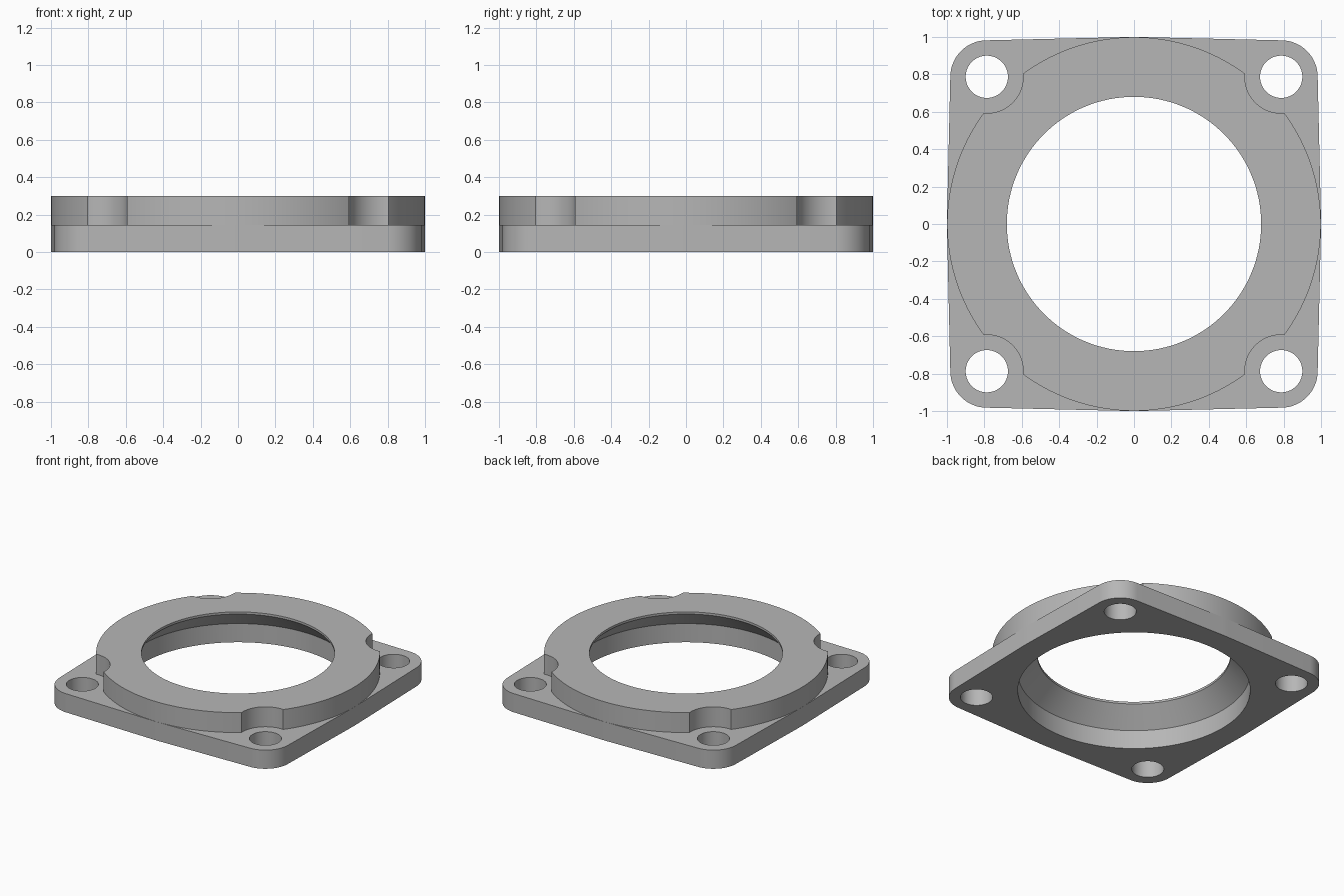
import bpy
import bmesh
from math import sin, cos, acos, pi, radians, sqrt

cube = bpy.data.objects.get("Cube")
if cube:
    bpy.data.objects.remove(cube, do_unlink=True)

PLATE_TOP, HUB_TOP = 0.145, 0.30
BOLT = 0.787            # bolt centre offset on both axes
CORNER = 0.195          # corner rounding and hub notch radius
BOLT_HOLE = 0.113
CORNERS = [(sx * BOLT, sy * BOLT) for sx in (-1, 1) for sy in (-1, 1)]


def circle(radius, centre=(0, 0), steps=64):
    return [(centre[0] + radius * cos(2 * pi * i / steps),
             centre[1] + radius * sin(2 * pi * i / steps)) for i in range(steps)]


def add_stack(bm, levels):
    """Closed solid through (outline, height) levels of equal point count."""
    rings = [[bm.verts.new((x, y, z)) for x, y in outline] for outline, z in levels]
    for low, high in zip(rings, rings[1:]):
        for i in range(len(low)):
            bm.faces.new((low[i - 1], low[i], high[i], high[i - 1]))
    bm.faces.new(rings[0][::-1])
    bm.faces.new(rings[-1])


def make_object(name, stacks):
    bm = bmesh.new()
    for levels in stacks:
        add_stack(bm, levels)
    bmesh.ops.recalc_face_normals(bm, faces=bm.faces)
    mesh = bpy.data.meshes.new(name)
    bm.to_mesh(mesh)
    bm.free()
    obj = bpy.data.objects.new(name, mesh)
    bpy.context.collection.objects.link(obj)
    return obj


def combine(target, tool, operation):
    """Apply a boolean and remove the tool."""
    mod = target.modifiers.new("combine", 'BOOLEAN')
    mod.operation, mod.solver, mod.object = operation, 'EXACT', tool
    tool.hide_render = True
    bpy.context.view_layer.objects.active = target
    bpy.ops.object.modifier_apply(modifier=mod.name)
    bpy.data.objects.remove(tool, do_unlink=True)


def plate_outline():
    """Rounded corners joined by lines tangent to the unit hub circle."""
    delta = pi / 4 - acos((1 - CORNER) / (BOLT * sqrt(2)))
    points = []
    for quarter in range(4):
        turn = quarter * pi / 2
        points += [(cos(turn + a), sin(turn + a)) for a in (-delta, 0, delta)]
        diagonal = turn + pi / 4
        cx, cy = BOLT * sqrt(2) * cos(diagonal), BOLT * sqrt(2) * sin(diagonal)
        for i in range(25):
            a = turn + delta + (pi / 2 - 2 * delta) * i / 24
            points.append((cx + CORNER * cos(a), cy + CORNER * sin(a)))
    return points


# Square base plate with slightly bowed sides
outline = plate_outline()
body = make_object("flange_body", [[(outline, 0), (outline, PLATE_TOP)]])

# Raised round hub with a notch around each bolt
hub_ring = circle(0.999, steps=160)
hub = make_object("hub", [[(hub_ring, 0.05), (hub_ring, HUB_TOP)]])
notches = make_object("notch_cutter", [
    [(circle(CORNER, c), -0.1), (circle(CORNER, c), 0.5)] for c in CORNERS])
combine(hub, notches, 'DIFFERENCE')
combine(body, hub, 'UNION')

# Central bore: straight wall, cone and thin lip, plus bolt holes
bore = [(circle(r, steps=128), z) for r, z in
        ((0.818, -0.1), (0.818, 0.145), (0.68, 0.283), (0.68, 0.5))]
bolts = [[(circle(BOLT_HOLE, c), -0.1), (circle(BOLT_HOLE, c), 0.5)] for c in CORNERS]
holes = make_object("hole_cutter", [bore] + bolts)
combine(body, holes, 'DIFFERENCE')

# Plain grey finish
GREY = (0.47, 0.47, 0.47, 1)
grey = bpy.data.materials.new("grey_metal")
grey.use_nodes = True
grey.diffuse_color = GREY
for node in grey.node_tree.nodes:
    if node.type == 'BSDF_PRINCIPLED':
        node.inputs["Base Color"].default_value = GREY
body.data.materials.clear()
body.data.materials.append(grey)

bpy.ops.object.select_all(action='DESELECT')
body.select_set(True)
bpy.context.view_layer.objects.active = body
bpy.ops.object.shade_smooth_by_angle(angle=radians(30))
